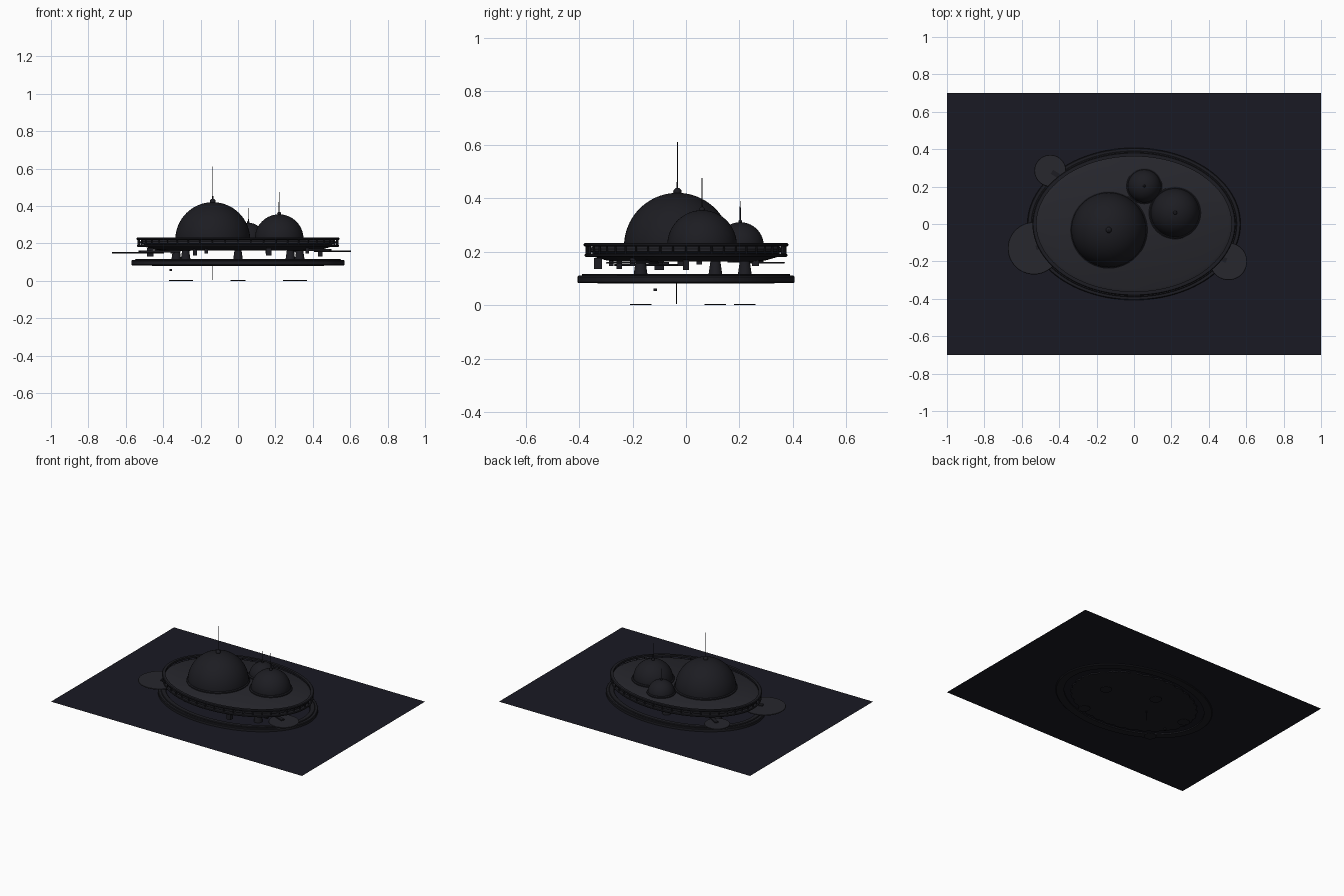
import bpy, bmesh, math
from mathutils import Matrix, Vector

if "Cube" in bpy.data.objects:
    bpy.data.objects.remove(bpy.data.objects["Cube"])


def material(name, c):
    m = bpy.data.materials.new(name)
    m.diffuse_color = (*c, 1)
    m.use_nodes = True
    m.node_tree.nodes["Principled BSDF"].inputs["Base Color"].default_value = m.diffuse_color
    return m


DARK = material("dark_shell", (0.012, 0.012, 0.016))
DECK = material("deck_grey", (0.02, 0.02, 0.026))
WATER = material("deep_water", (0.010, 0.010, 0.017))


def finish(bm, name, mat, smooth=True):
    bmesh.ops.recalc_face_normals(bm, faces=bm.faces)
    me = bpy.data.meshes.new(name)
    bm.to_mesh(me)
    bm.free()
    ob = bpy.data.objects.new(name, me)
    bpy.context.collection.objects.link(ob)
    me.materials.append(mat)
    if smooth:
        bpy.ops.object.select_all(action='DESELECT')
        ob.select_set(True)
        bpy.context.view_layer.objects.active = ob
        bpy.ops.object.shade_smooth_by_angle(angle=math.radians(35))
    return ob


def lathe(name, a, b, profile, mat, center=(0, 0), ring=False, n=96, lobes=0, amp=0.0):
    """Elliptical sweep of (offset from rim, z) points; closed ring or capped solid."""
    bm = bmesh.new()
    loops = []
    for off, z in profile:
        loop = []
        for i in range(n):
            t = 2 * math.pi * i / n
            o = off + amp * abs(math.sin(lobes * t / 2))
            loop.append(bm.verts.new((center[0] + (a + o) * math.cos(t),
                                      center[1] + (b + o) * math.sin(t), z)))
        loops.append(loop)
    for k in range(len(loops) if ring else len(loops) - 1):
        p, q = loops[k], loops[(k + 1) % len(loops)]
        for i in range(n):
            j = (i + 1) % n
            bm.faces.new((p[i], p[j], q[j], q[i]))
    if not ring:
        bm.faces.new(loops[0])
        bm.faces.new(loops[-1])
    return finish(bm, name, mat)


def band(name, a, b, w, z0, z1, mat=DARK, **kw):
    c = min(0.004, (z1 - z0) / 3)
    prof = [(-w, z0), (-c, z0), (0, z0 + c), (0, z1 - c), (-c, z1), (-w, z1)]
    return lathe(name, a, b, prof, mat, ring=True, **kw)


def rod(name, x, y, z0, z1, r0, r1, mat=DARK, n=16):
    bm = bmesh.new()
    bmesh.ops.create_cone(bm, cap_ends=True, segments=n, radius1=r0, radius2=r1, depth=z1 - z0,
                          matrix=Matrix.Translation((x, y, (z0 + z1) / 2)))
    return finish(bm, name, mat)


def box(name, c, s, turn=0.0, mat=DARK):
    bm = bmesh.new()
    bmesh.ops.create_cube(bm, size=1, matrix=Matrix.Translation(c) @ Matrix.Rotation(turn, 4, 'Z')
                          @ Matrix.Diagonal((*s, 1)))
    return finish(bm, name, mat, False)


# Water sheet
bm = bmesh.new()
bmesh.ops.create_grid(bm, x_segments=1, y_segments=1, size=1,
                      matrix=Matrix.Translation((0, 0, 0.09)) @ Matrix.Diagonal((1, 0.7, 1, 1)))
finish(bm, "water_surface", WATER, False)

# Floating base ring and scalloped submerged hull plate
band("base_ring", 0.57, 0.407, 0.055, 0.082, 0.11)
band("base_ring_lip", 0.55, 0.39, 0.03, 0.108, 0.117)
lathe("hull_plate", 0.45, 0.32, [(0, 0.08), (0, 0.088)], DARK, n=192, lobes=32, amp=0.012)

# Main deck, its rim rings and underside
lathe("main_deck", 0.525, 0.368, [(-0.03, 0.193), (0, 0.2), (0, 0.21), (-0.02, 0.219)], DECK)
band("upper_rim", 0.543, 0.383, 0.022, 0.219, 0.232)
band("lower_rim", 0.54, 0.38, 0.03, 0.180, 0.193)
lathe("deck_underside", 0.45, 0.3, [(-0.03, 0.163), (0, 0.168), (0.05, 0.182), (0.05, 0.196)], DARK)
for i in range(48):
    t = 2 * math.pi * i / 48
    rod("rim_post", 0.533 * math.cos(t), 0.373 * math.sin(t), 0.185, 0.222, 0.004, 0.004, n=6)

# Domes with collars, finials and antennas
for name, x, y, r, collar, zc, tip in (("main", -0.135, -0.032, 0.2, 0.207, 0.22, 0.61),
                                       ("middle", 0.22, 0.06, 0.13, 0.14, 0.225, 0.475),
                                       ("small", 0.055, 0.203, 0.088, 0.095, 0.222, 0.39)):
    prof = [(r * math.cos(math.pi / 2 * k / 20), zc + r * math.sin(math.pi / 2 * k / 20))
            for k in range(20)]
    lathe(name + "_dome", 0, 0, prof, DARK, (x, y), n=48)
    lathe(name + "_dome_collar", collar, collar, [(0, 0.21), (0, 0.226), (-0.006, 0.231)], DARK,
          (x, y), n=48)
    rod(name + "_antenna", x, y, zc + r - 0.01, tip, 0.003, 0.0015, n=8)
    bm = bmesh.new()
    bmesh.ops.create_uvsphere(bm, u_segments=16, v_segments=10, radius=0.08 * r,
                              matrix=Matrix.Translation((x, y, zc + r + 0.003)))
    finish(bm, name + "_finial", DARK)
rod("mooring_cable", -0.135, -0.035, 0.005, 0.09, 0.002, 0.002, n=8)

# Tapered support pillars with anchor feet on the bottom
for x, y in ((0, 0.22), (0.33, 0.11), (-0.33, 0.11), (0.28, -0.17), (-0.28, -0.17)):
    rod("support_pillar", x, y, 0.085, 0.182, 0.03, 0.016, n=20)
    rod("anchor_foot", x, y, 0.0, 0.005, 0.04, 0.04, n=24)

# Equipment pods hanging beneath the deck
for x, y, w, h in ((-0.47, -0.1, 0.035, 0.045), (0.44, 0.0, 0.024, 0.045), (-0.23, -0.25, 0.02, 0.04),
                   (-0.17, -0.28, 0.018, 0.03), (0.165, -0.33, 0.03, 0.04), (0.37, -0.2, 0.02, 0.03),
                   (0.16, 0.26, 0.025, 0.03), (-0.35, -0.02, 0.022, 0.03), (0.3, 0.05, 0.02, 0.025)):
    box("hanging_pod", (x, y, 0.176 - h / 2), (w, w, h))

# Round landing pads and bridges to the deck
for x, y, r, z in ((-0.535, -0.13, 0.14, 0.15), (-0.448, 0.285, 0.085, 0.158), (0.505, -0.2, 0.1, 0.158)):
    lathe("landing_pad", r, r, [(-0.002, z - 0.003), (0, z), (-0.002, z + 0.003)], DECK, (x, y), n=48)
    d = Vector((x, y))
    m = d * 0.78
    box("pad_bridge", (m.x, m.y, z + 0.006), (d.length * 0.4, 0.025, 0.01), math.atan2(y, x))

# Small submerged float
box("submerged_float", (-0.36, -0.115, 0.058), (0.014, 0.014, 0.01))
